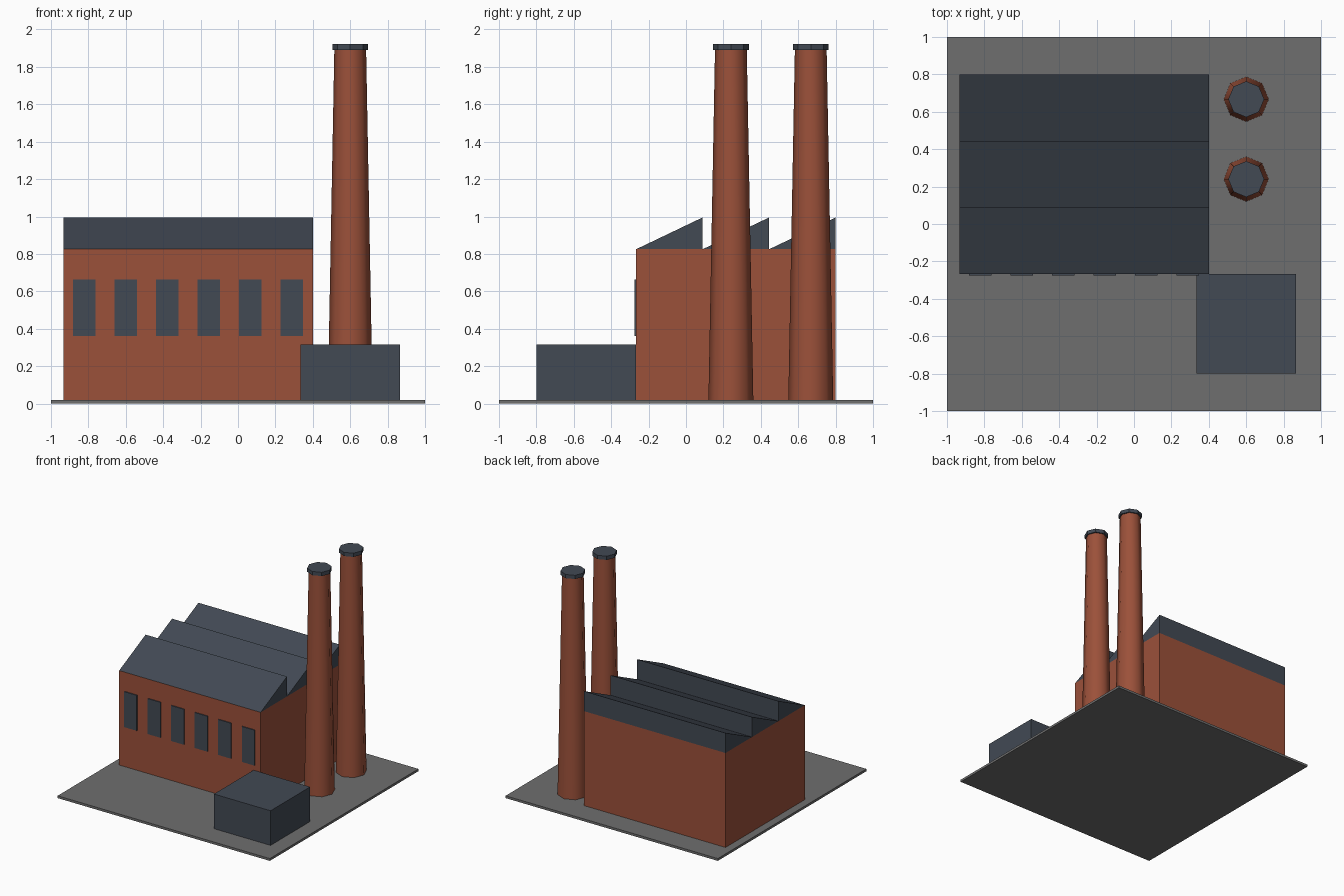
import bpy
import bmesh

cube = bpy.data.objects.get("Cube")
if cube:
    bpy.data.objects.remove(cube, do_unlink=True)


def make_material(name, rgb):
    mat = bpy.data.materials.new(name)
    mat.use_nodes = True
    mat.diffuse_color = (*rgb, 1)
    mat.node_tree.nodes["Principled BSDF"].inputs["Base Color"].default_value = (*rgb, 1)
    return mat


brick = make_material("red_brick", (0.33, 0.082, 0.042))
slate = make_material("dark_slate", (0.054, 0.067, 0.088))
concrete = make_material("grey_concrete", (0.158, 0.158, 0.158))


def extrude_profile(name, points, offset, mat):
    """Solid prism from a closed outline swept along an offset."""
    bm = bmesh.new()
    face = bm.faces.new([bm.verts.new(p) for p in points])
    swept = bmesh.ops.extrude_face_region(bm, geom=[face])["geom"]
    verts = [v for v in swept if isinstance(v, bmesh.types.BMVert)]
    bmesh.ops.translate(bm, vec=offset, verts=verts)
    bmesh.ops.recalc_face_normals(bm, faces=bm.faces)
    mesh = bpy.data.meshes.new(name)
    bm.to_mesh(mesh)
    bm.free()
    mesh.materials.append(mat)
    obj = bpy.data.objects.new(name, mesh)
    bpy.context.collection.objects.link(obj)
    return obj


def box(name, x0, x1, y0, y1, z0, z1, mat):
    base = [(x0, y0, z0), (x1, y0, z0), (x1, y1, z0), (x0, y1, z0)]
    return extrude_profile(name, base, (0, 0, z1 - z0), mat)


def tapered(name, x, y, z0, z1, r0, r1, mat):
    bpy.ops.mesh.primitive_cone_add(vertices=8, radius1=r0, radius2=r1,
                                    depth=z1 - z0, location=(x, y, (z0 + z1) / 2))
    obj = bpy.context.object
    obj.name = name
    obj.data.materials.append(mat)
    return obj


GROUND = 0.02
LEFT, RIGHT = -0.933, 0.4
FRONT, BACK = -0.267, 0.8
EAVES, RIDGE = 0.825, 0.995

# Ground slab, main hall and annex
box("ground_slab", -1, 1, -1, 1, 0, GROUND, concrete)
box("factory_hall", LEFT, RIGHT, FRONT, BACK, GROUND, EAVES, brick)
box("annex", 0.333, 0.867, -0.8, FRONT, GROUND, 0.315, slate)

# Sawtooth roof, each tooth rising toward the back
teeth = 3
step = (BACK - FRONT) / teeth
for i in range(teeth):
    y0 = FRONT + i * step
    y1 = y0 + step
    profile = [(LEFT, y0, EAVES), (LEFT, y1, EAVES), (LEFT, y1, RIDGE)]
    extrude_profile(f"roof_tooth_{i + 1}", profile, (RIGHT - LEFT, 0, 0), slate)

# Row of windows on the front wall
for i in range(6):
    x = -0.822 + i * 0.222
    box(f"window_{i + 1}", x - 0.06, x + 0.06, FRONT - 0.008, FRONT,
        0.36, 0.662, slate)

# Tapered chimneys with flat caps
for side, y in (("front", 0.24), ("back", 0.667)):
    shaft = tapered(f"{side}_chimney", 0.6, y, GROUND, 1.89, 0.12, 0.085, brick)
    for face in shaft.data.polygons:
        face.use_smooth = abs(face.normal.z) < 0.5
    tapered(f"{side}_chimney_cap", 0.6, y, 1.89, 1.922, 0.096, 0.096, slate)
